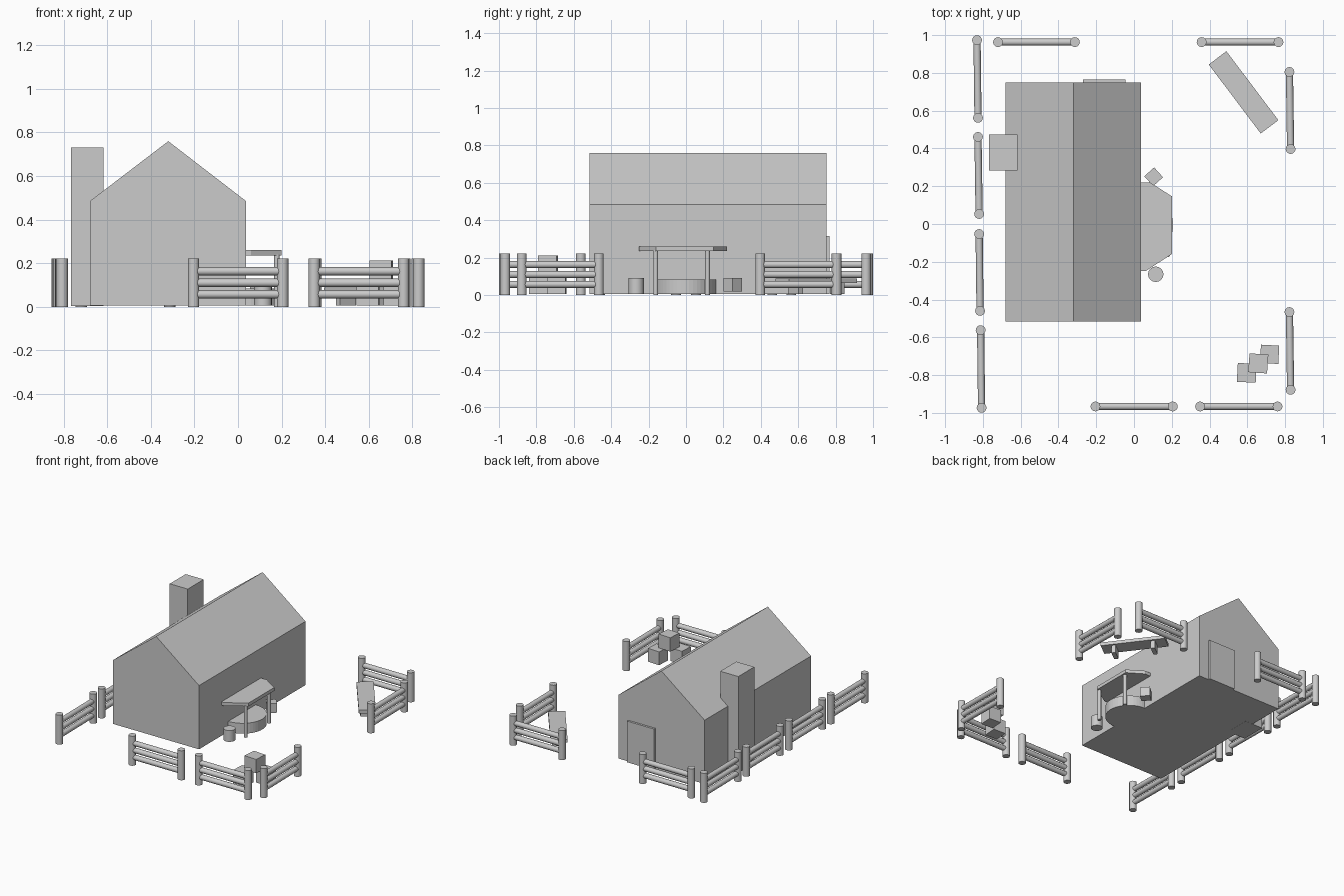
import bpy, bmesh, math
from mathutils import Vector

if "Cube" in bpy.data.objects:
    bpy.data.objects.remove(bpy.data.objects["Cube"])


def prism(name, pts, axis, lo, hi):
    """Extrude a closed 2D outline along y (pts are x,z) or z (pts are x,y)."""
    bm = bmesh.new()
    conv = (lambda p: (p[0], lo, p[1])) if axis == 'y' else (lambda p: (p[0], p[1], lo))
    face = bm.faces.new([bm.verts.new(conv(p)) for p in pts])
    ext = bmesh.ops.extrude_face_region(bm, geom=[face])
    d = (0, hi - lo, 0) if axis == 'y' else (0, 0, hi - lo)
    bmesh.ops.translate(bm, vec=d, verts=[v for v in ext['geom'] if isinstance(v, bmesh.types.BMVert)])
    bmesh.ops.recalc_face_normals(bm, faces=bm.faces)
    me = bpy.data.meshes.new(name)
    bm.to_mesh(me)
    bm.free()
    ob = bpy.data.objects.new(name, me)
    bpy.context.collection.objects.link(ob)
    return ob


def box(name, centre, size, deg=0):
    bpy.ops.mesh.primitive_cube_add(size=1, location=centre, rotation=(0, 0, math.radians(deg)))
    ob = bpy.context.object
    ob.name = name
    ob.scale = size
    return ob


def rod(name, a, b, r, sides=16):
    a, b = Vector(a), Vector(b)
    d = b - a
    bpy.ops.mesh.primitive_cylinder_add(vertices=sides, radius=r, depth=d.length, location=(a + b) / 2,
                                        rotation=d.to_track_quat('Z', 'Y').to_euler())
    ob = bpy.context.object
    ob.name = name
    bpy.ops.object.shade_smooth_by_angle(angle=math.radians(40))
    return ob


# House: gabled body, chimney, back door
prism("house_body", [(-0.68, 0.005), (0.037, 0.005), (0.037, 0.485), (-0.32, 0.76), (-0.68, 0.485)],
      'y', -0.517, 0.75)
box("chimney", (-0.692, 0.378, 0.368), (0.15, 0.19, 0.727))
box("back_door", (-0.158, 0.755, 0.16), (0.225, 0.022, 0.31))

# Shop counter: half drum, canopy and its posts
arc = [(0.037 + 0.17 * math.cos(t), -0.005 + 0.165 * math.sin(t))
       for t in (math.radians(-90 + 7.5 * i) for i in range(25))]
prism("counter", arc, 'z', 0.005, 0.083)
prism("canopy", [(0.037, -0.25), (0.06, -0.25), (0.2, -0.16), (0.2, 0.147), (0.085, 0.22), (0.037, 0.22)],
      'z', 0.236, 0.261)
for y in (-0.162, 0.115):
    rod("canopy_post", (0.178, y, 0), (0.178, y, 0.24), 0.013, 12)
rod("barrel", (0.115, -0.266, 0.005), (0.115, -0.266, 0.09), 0.041)
box("small_crate", (0.104, 0.25, 0.055), (0.07, 0.07, 0.07), 42)

# Crate stack
box("crate", (0.597, -0.788, 0.057), (0.1, 0.1, 0.1), -3)
box("crate", (0.718, -0.69, 0.057), (0.097, 0.097, 0.1), -3)
box("top_crate", (0.658, -0.738, 0.16), (0.1, 0.1, 0.104), -4)

# Bench
bx, by, ang = 0.58, 0.697, -53
box("bench_seat", (bx, by, 0.077), (0.457, 0.117, 0.025), ang)
for s in (-0.14, 0.14):
    c, n = math.cos(math.radians(ang)), math.sin(math.radians(ang))
    box("bench_leg", (bx + s * c, by + s * n, 0.036), (0.03, 0.09, 0.062), ang)

# Fence panels: two posts and three rails each
panels = [
    ((-0.72, 0.963), (-0.313, 0.963)), ((0.358, 0.963), (0.765, 0.963)),
    ((-0.204, -0.966), (0.205, -0.966)), ((0.35, -0.966), (0.76, -0.966)),
    ((-0.831, 0.973), (-0.826, 0.562)), ((-0.826, 0.461), (-0.82, 0.053)),
    ((-0.82, -0.053), (-0.815, -0.46)), ((-0.812, -0.562), (-0.807, -0.973)),
    ((0.823, 0.805), (0.829, 0.397)), ((0.823, -0.466), (0.829, -0.878)),
]
for a, b in panels:
    for p in (a, b):
        rod("fence_post", (*p, 0), (*p, 0.222), 0.026)
    for z in (0.057, 0.11, 0.163):
        rod("fence_rail", (*a, z), (*b, z), 0.019, 12)
